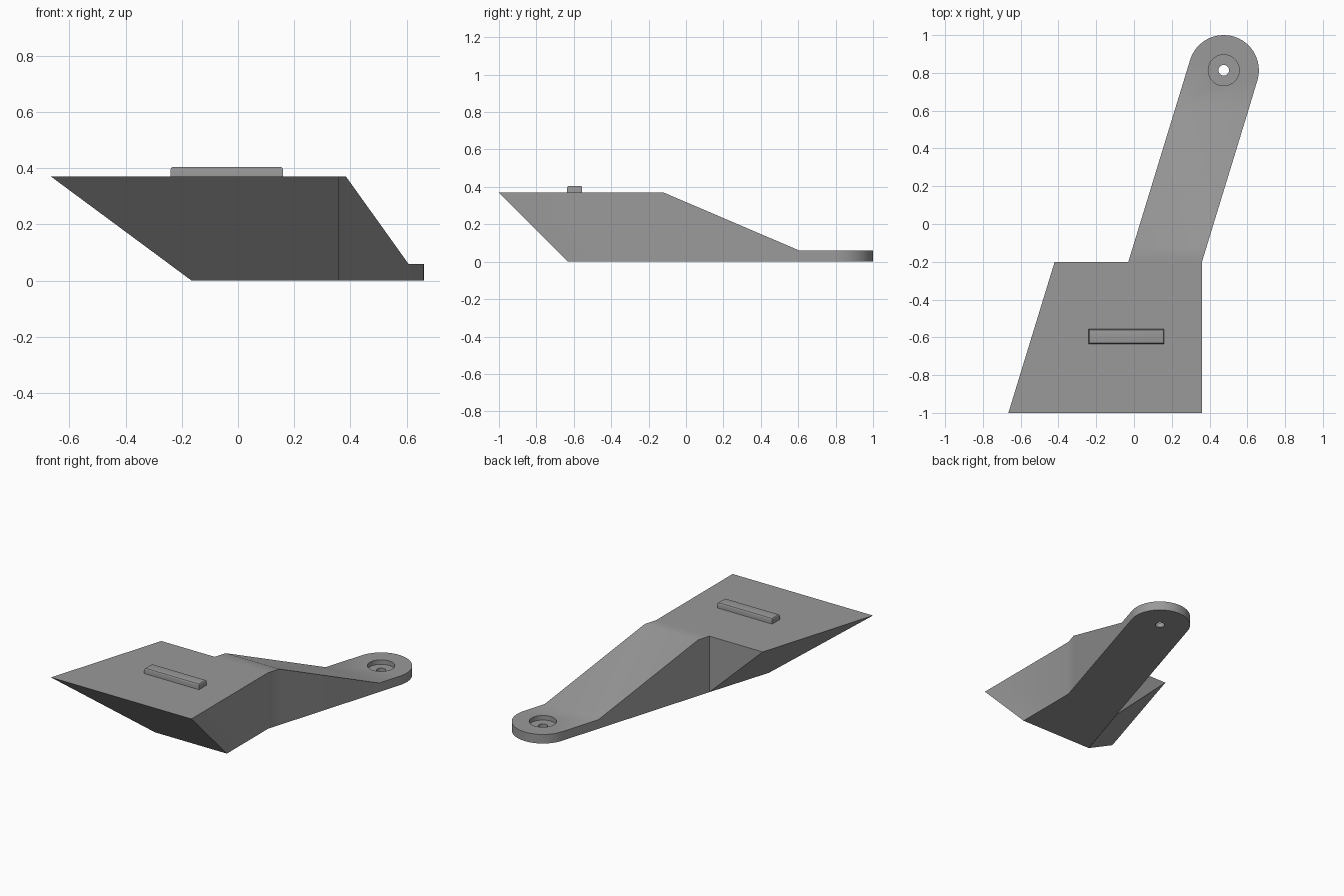
import bpy, bmesh, math

if "Cube" in bpy.data.objects:
    bpy.data.objects.remove(bpy.data.objects["Cube"])

TOP, PLATE = 0.37, 0.06            # block height, end plate thickness
SLOPE = 0.306                      # sideways lean of the arm and block edge
CX, CY, R = 0.475, 0.814, 0.186    # rounded arm end

grey = bpy.data.materials.new("grey")
grey.diffuse_color = (0.32, 0.32, 0.32, 1)
grey.use_nodes = True
grey.node_tree.nodes["Principled BSDF"].inputs["Base Color"].default_value = grey.diffuse_color


def make(name, bm):
    bmesh.ops.recalc_face_normals(bm, faces=bm.faces)
    mesh = bpy.data.meshes.new(name)
    bm.to_mesh(mesh)
    bm.free()
    mesh.materials.append(grey)
    ob = bpy.data.objects.new(name, mesh)
    bpy.context.collection.objects.link(ob)
    return ob


def activate(ob):
    bpy.ops.object.select_all(action='DESELECT')
    ob.select_set(True)
    bpy.context.view_layer.objects.active = ob


def smooth(ob):
    activate(ob)
    bpy.ops.object.shade_smooth_by_angle(angle=math.radians(30))


# Arm footprint: right edge, round end, left edge
ys = [-0.2, -0.12, 0.605]
right = [(0.36 + (y + 0.2) * SLOPE, y) for y in ys]
left = [(-0.03 + (y + 0.2) * SLOPE, y) for y in reversed(ys)]
lean = math.atan(SLOPE)
N = 40
arc = [(CX + R * math.cos(-lean + math.pi * i / N),
        CY + R * math.sin(-lean + math.pi * i / N)) for i in range(N + 1)]
outline = right + arc + left

bm = bmesh.new()
low = [bm.verts.new((x, y, 0)) for x, y in outline]
high = [bm.verts.new((x, y, TOP if y < 0 else PLATE)) for x, y in outline]
for i in range(len(outline) - 1):
    bm.faces.new((low[i], low[i + 1], high[i + 1], high[i]))
bm.faces.new((high[1], high[2], high[-3], high[-2]))
bm.faces.new(high[2:-2])

# Wedge block, undercut at the front and left
fl, fr, bl = [bm.verts.new((x, y, TOP)) for x, y in
              ((-0.665, -1), (0.36, -1), (-0.42, -0.2))]
ul, ur = [bm.verts.new((x, -0.63, 0)) for x in (-0.165, 0.36)]
bm.faces.new((fl, fr, high[0], high[-1], bl))
bm.faces.new((high[0], high[1], high[-2], high[-1]))
bm.faces.new((fl, ul, ur, fr))
bm.faces.new((fr, ur, low[0], high[0]))
bm.faces.new((fl, bl, low[-1], ul))
bm.faces.new((bl, high[-1], low[-1]))
bm.faces.new((ul, ur, low[0], low[-1]))
bm.faces.new(low)
body = make("wedge_and_arm", bm)

# Screw hole with counterbore
for radius, floor in ((0.082, 0.03), (0.028, -0.1)):
    bpy.ops.mesh.primitive_cylinder_add(vertices=40, radius=radius, depth=0.3 - floor,
                                        location=(CX, CY, (0.3 + floor) / 2))
    cutter = bpy.context.object
    cutter.name = "hole_cutter"
    cutter.hide_render = True
    cutter.data.materials.append(grey)
    activate(body)
    mod = body.modifiers.new("hole", 'BOOLEAN')
    mod.operation, mod.object, mod.solver = 'DIFFERENCE', cutter, 'EXACT'
    bpy.ops.object.modifier_apply(modifier=mod.name)
    bpy.data.objects.remove(cutter)
smooth(body)

# Raised bar on the top, upper edges rounded
bm = bmesh.new()
bmesh.ops.create_cube(bm, size=1)
for v in bm.verts:
    v.co = (-0.04 + v.co.x * 0.40, -0.595 + v.co.y * 0.08, 0.385 + v.co.z * 0.04)
rim = [e for e in bm.edges if all(v.co.z > 0.4 for v in e.verts)]
bmesh.ops.bevel(bm, geom=rim, offset=0.01, segments=3, profile=0.5, affect='EDGES')
smooth(make("raised_bar", bm))
